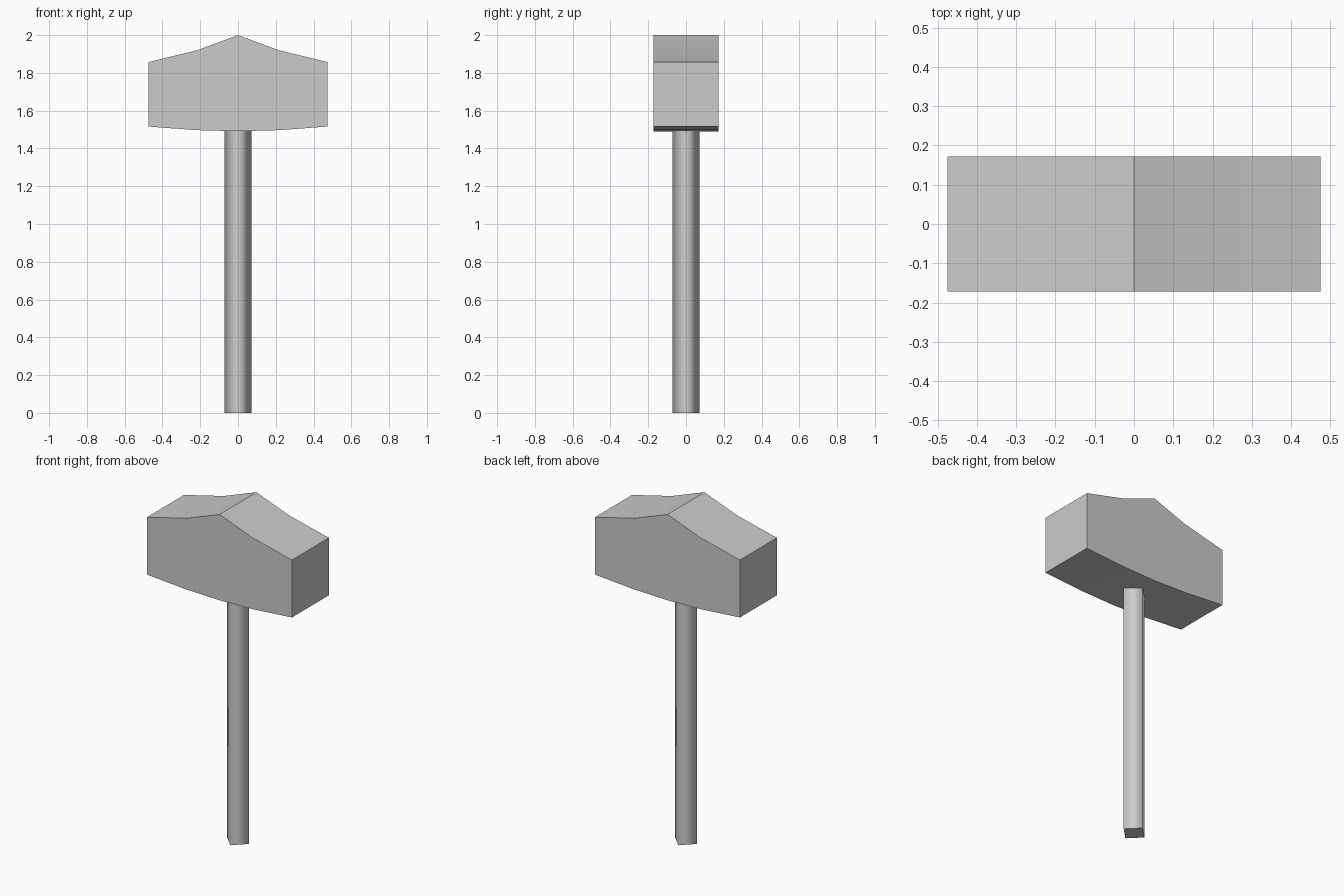
import bpy, bmesh
from math import radians

if "Cube" in bpy.data.objects:
    bpy.data.objects.remove(bpy.data.objects["Cube"])


def prism(name, outline, vec, place):
    """Extrude a closed outline along vec into a solid object."""
    bm = bmesh.new()
    base = bm.faces.new([bm.verts.new(place(a, b)) for a, b in outline])
    out = bmesh.ops.extrude_face_region(bm, geom=[base], use_keep_orig=True)
    moved = [g for g in out["geom"] if isinstance(g, bmesh.types.BMVert)]
    bmesh.ops.translate(bm, verts=moved, vec=vec)
    bmesh.ops.recalc_face_normals(bm, faces=bm.faces)
    mesh = bpy.data.meshes.new(name)
    bm.to_mesh(mesh)
    bm.free()
    obj = bpy.data.objects.new(name, mesh)
    bpy.context.collection.objects.link(obj)
    return obj


# Hammer head: half profile mirrored across x, extruded front to back
half = [(0.475, 1.516), (0.475, 1.857), (0.215, 1.92)]
profile = ([(0, 1.491), (0.222, 1.497)] + half + [(0, 2.0)]
           + [(-x, z) for x, z in reversed(half)] + [(-0.222, 1.497)])
head = prism("hammer_head", profile, (0, 0.345, 0), lambda x, z: (x, -0.1725, z))
bpy.context.view_layer.objects.active = head
head.select_set(True)
bpy.ops.object.shade_smooth_by_angle(angle=radians(30))

# Handle: four-sided shaft set on its corners, smooth sides and flat ends
r = 0.072
diamond = [(r, 0), (0, r), (-r, 0), (0, -r)]
handle = prism("handle", diamond, (0, 0, 1.51), lambda x, y: (x, y, 0))
for face in handle.data.polygons:
    face.use_smooth = abs(face.normal.z) < 0.5
